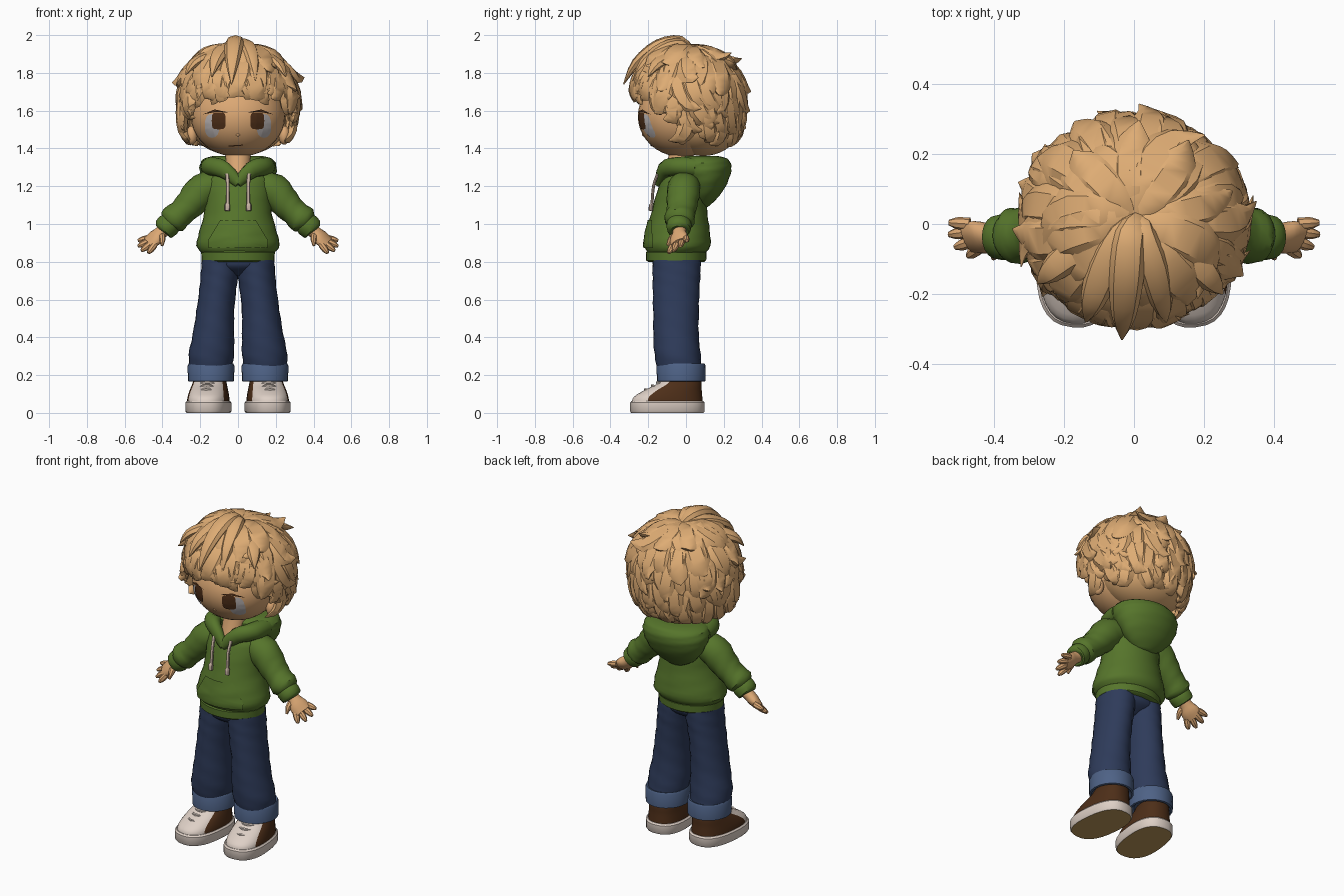
import bpy, bmesh, math, random
from math import sin, cos, pi, radians
from mathutils import Vector, Matrix

if "Cube" in bpy.data.objects:
    bpy.data.objects.remove(bpy.data.objects["Cube"])
rng = random.Random(11)
X, Y, Z = Vector((1, 0, 0)), Vector((0, 1, 0)), Vector((0, 0, 1))
SIDES = (("left", 1), ("right", -1))


def material(name, rgb):
    lin = [((c / 255 + 0.055) / 1.055) ** 2.4 for c in rgb] + [1]
    m = bpy.data.materials.new(name)
    m.use_nodes = True
    m.diffuse_color = lin
    m.node_tree.nodes["Principled BSDF"].inputs["Base Color"].default_value = lin
    return m


hair_tan = material("hair tan", (222, 172, 116))
skin = material("skin", (220, 168, 116))
green = material("hoodie green", (86, 117, 43))
denim = material("denim blue", (46, 59, 90))
pale_denim = material("pale denim", (78, 98, 134))
brown = material("dark brown", (77, 46, 24))
cream = material("cream", (222, 208, 198))
tread = material("tread tan", (190, 153, 92))
grey = material("eye grey", (188, 182, 182))
cord = material("cord beige", (196, 176, 160))


def finish(name, bm, *mats):
    """Turn a bmesh into a smooth object whose strong edges stay sharp."""
    bmesh.ops.recalc_face_normals(bm, faces=bm.faces)
    for f in bm.faces:
        f.smooth = True
    for e in bm.edges:
        if len(e.link_faces) == 2 and e.calc_face_angle(0) > 0.7:
            e.smooth = False
    me = bpy.data.meshes.new(name)
    bm.to_mesh(me)
    bm.free()
    for m in mats:
        me.materials.append(m)
    ob = bpy.data.objects.new(name, me)
    bpy.context.collection.objects.link(ob)
    return ob


def smooth_keys(keys, steps):
    """Catmull-Rom resampling of (x, y, z, width, depth) keys."""
    k = [Vector(q) for q in keys]
    out = []
    for i in range(len(k) - 1):
        a, b, c, d = k[max(i - 1, 0)], k[i], k[i + 1], k[min(i + 2, len(k) - 1)]
        for j in range(steps):
            t = j / steps
            out.append((b * 2 + (c - a) * t + (a * 2 - b * 5 + c * 4 - d) * t * t
                        + (b * 3 - a - c * 3 + d) * t ** 3) * 0.5)
    return out + [k[-1]]


def tube(bm, keys, hint=Y, n=20, steps=3, wob=0.0, sq=1.0, level=False):
    """Loft elliptical rings along a path; depth lies along the hint."""
    ks = smooth_keys(keys, steps)
    ps = [Vector(q[:3]) for q in ks]
    rings = []
    for i, q in enumerate(ks):
        t = Z if level else (ps[min(i + 1, len(ps) - 1)] - ps[max(i - 1, 0)]).normalized()
        u = t.cross(hint(ps[i]) if callable(hint) else hint).normalized()
        v = u.cross(t)
        ring = []
        for j in range(n):
            a = 2 * pi * j / n
            r = 1 + wob * sin(3 * a + 2.3 * i) * (0 < i < len(ks) - 1)
            c, s = cos(a), sin(a)
            c, s = math.copysign(abs(c) ** sq, c), math.copysign(abs(s) ** sq, s)
            ring.append(bm.verts.new(ps[i] + u * c * q[3] * r + v * s * q[4] * r))
        rings.append(ring)
    for r0, r1 in zip(rings, rings[1:]):
        for j in range(n):
            bm.faces.new((r0[j], r0[j - 1], r1[j - 1], r1[j]))
    bm.faces.new(rings[0])
    bm.faces.new(rings[-1])


def part(name, keys, mat, **kw):
    bm = bmesh.new()
    tube(bm, keys, **kw)
    return finish(name, bm, mat)


def ball(name, c, r, mat):
    bm = bmesh.new()
    m = Matrix.Translation(c) @ Matrix.Diagonal((*r, 1))
    bmesh.ops.create_uvsphere(bm, u_segments=32, v_segments=20, radius=1, matrix=m)
    return finish(name, bm, mat)


def flip(keys, s):
    return [(k[0] * s, *k[1:]) for k in keys]


def decal(name, outline, target, mat, off):
    """Thin front plate laid onto the target's surface."""
    pts = [Vector((x, -0.7, z)) for x, z in outline]
    pts = [a.lerp(b, j / 6) for a, b in zip(pts, pts[1:] + pts[:1]) for j in range(6)]
    mid = sum(pts, Vector()) / len(pts)
    bm = bmesh.new()
    rings = [[bm.verts.new(mid.lerp(p, f)) for p in pts] for f in (1, 0.75, 0.5, 0.25)]
    for r0, r1 in zip(rings, rings[1:]):
        for j in range(len(pts)):
            bm.faces.new((r0[j - 1], r0[j], r1[j], r1[j - 1]))
    bm.faces.new(rings[-1])
    ob = finish(name, bm, mat)
    w = ob.modifiers.new("lay on", "SHRINKWRAP")
    w.target, w.wrap_method, w.wrap_mode, w.offset = target, "PROJECT", "ABOVE_SURFACE", off
    w.use_project_y, w.use_positive_direction = True, True


def oval(x, z, rx, rz, sq=1.0):
    f = lambda c: math.copysign(abs(c) ** sq, c)
    return [(x + rx * f(cos(i * pi / 8)), z + rz * f(sin(i * pi / 8))) for i in range(16)]


# Head, neck and face
head = ball("head", (0, -0.02, 1.57), (0.25, 0.235, 0.215), skin)
ball("nose", (0, -0.224, 1.472), (0.011, 0.009, 0.008), skin)
part("neck", [(0, -0.075, 1.2, 0.06, 0.06), (0, -0.04, 1.32, 0.065, 0.06), (0, -0.01, 1.42, 0.07, 0.07)], skin)
decal("mouth", [(-0.05, 1.412), (0.025, 1.418), (0.025, 1.423), (-0.05, 1.418)], head, brown, 0.004)
for side, s in SIDES:
    decal(side + "_eye_white", oval(s * 0.136, 1.52, 0.038, 0.062, 0.8), head, grey, 0.003)
    decal(side + "_iris", oval(s * 0.1, 1.547, 0.036, 0.044, 0.5), head, brown, 0.006)
    decal(side + "_lash", [(s * 0.05, 1.59), (s * 0.12, 1.605), (s * 0.18, 1.58), (s * 0.12, 1.592)], head, brown, 0.008)
    ball(side + "_ear", (s * 0.245, -0.02, 1.47), (0.03, 0.035, 0.05), skin)

# Hair: a rounded core covered by tiers of flicked locks
ball("hair_core", (0, 0.05, 1.68), (0.285, 0.26, 0.25), hair_tan)
ball("nape_hair", (0, 0.09, 1.53), (0.255, 0.2, 0.17), hair_tan)
HAIR = Vector((0, 0.01, 1.66))


def hair_point(az, th, k):
    spread = sin(th) if th < pi / 2 else sin(th) ** 0.3
    return HAIR + Vector((0.295 * sin(az) * spread, -0.28 * cos(az) * spread, 0.27 * cos(th))) * k


def hair_limit(az):
    """Lowest polar angle of a lock, leaving the face open."""
    a = abs(math.degrees(math.atan2(sin(az), cos(az))))
    return 97 if a < 48 else min(97 + (a - 48) * 1.1, 156)


outward = lambda p: p - HAIR
bm = bmesh.new()
for count, top, low, width in ((18, 4, 64, 0.076), (24, 24, 90, 0.066), (28, 50, 112, 0.059),
                               (30, 78, 134, 0.055), (30, 100, 156, 0.052)):
    for i in range(count):
        az = 2 * pi * (i + rng.uniform(-0.4, 0.4)) / count
        end = min(low, hair_limit(az)) + rng.uniform(-10, 6)
        start = min(top, end - 42)
        drift, curl = rng.uniform(-0.3, 0.4), rng.uniform(-0.25, 0.25)
        flick = rng.uniform(0.03, 0.12) if cos(az) > 0.6 else rng.uniform(0.04, 0.24)
        w, keys = width * rng.uniform(0.75, 1.25), []
        for t, f in ((0, 0.45), (0.25, 0.85), (0.55, 1), (0.82, 0.7), (1, 0.04)):
            p = hair_point(az + drift * t * t + curl * t ** 6, radians(start + (end - start) * t),
                           0.98 + 0.05 * sin(pi * t) + flick * t ** 5)
            keys.append((p.x, p.y, p.z + 0.3 * flick * t ** 6, w * f, 0.5 * w * f))
        tube(bm, keys, hint=outward, n=6, steps=2)
# Top tuft that arches up and falls over the forehead
for dx, dy, peak, drop, w in ((-0.03, -0.33, 1.965, 1.74, 0.05), (-0.12, -0.28, 1.935, 1.78, 0.05),
                              (0.08, -0.28, 1.95, 1.76, 0.045), (0.22, -0.2, 1.9, 1.78, 0.05),
                              (-0.24, -0.17, 1.9, 1.79, 0.05)):
    tube(bm, [(0.02, 0.02, 1.91, w * 0.5, 0.02), (dx * 0.3, -0.03, peak, w * 0.9, 0.032),
              (dx * 0.7, dy * 0.45, peak - 0.02, w, 0.032), (dx, dy * 0.8, (drop + peak) / 2, w * 0.7, 0.025),
              (dx * 1.15, dy, drop, 0.003, 0.003)], hint=outward, n=8, steps=3)
finish("hair_locks", bm, hair_tan)

# Hoodie body, hem, pocket, hood and cords
torso = part("hoodie_body", [
    (0, -0.05, 0.845, 0.19, 0.15), (0, -0.045, 0.885, 0.22, 0.175), (0, -0.042, 0.96, 0.205, 0.168),
    (0, -0.035, 1.06, 0.178, 0.148), (0, -0.025, 1.16, 0.175, 0.132), (0, -0.01, 1.24, 0.17, 0.115),
    (0, 0, 1.28, 0.12, 0.09)], green, n=32, wob=0.01, level=True)
part("hoodie_hem", [(0, -0.052, z, 0.187 + d, 0.153 + d) for z, d in
                    ((0.8, -0.004), (0.808, 0.006), (0.85, 0.008), (0.862, -0.004))],
     green, n=32, steps=1, level=True)
decal("front_pocket", [(-0.09, 1.02), (0.09, 1.02), (0.155, 0.91), (0.15, 0.875), (-0.15, 0.875), (-0.155, 0.91)],
      torso, green, 0.008)
part("hood_back", [(0, 0.085, 1.09, 0.05, 0.03), (0, 0.095, 1.13, 0.115, 0.065), (0, 0.105, 1.19, 0.168, 0.1),
                   (0, 0.1, 1.26, 0.2, 0.135), (0, 0.09, 1.31, 0.203, 0.15), (0, 0.085, 1.345, 0.182, 0.135),
                   (0, 0.08, 1.36, 0.13, 0.09)], green, n=32, wob=0.015, level=True)
for side, s in SIDES:
    part(side + "_hood_rim", flip([(-0.005, -0.145, 1.215, 0.02, 0.026), (0.07, -0.115, 1.285, 0.035, 0.045),
                                   (0.135, -0.05, 1.305, 0.05, 0.05), (0.15, 0.05, 1.3, 0.05, 0.05)], s),
         green, hint=Z, n=16, wob=0.03)
    part(side + "_cord", flip([(0.058, -0.15, 1.265, 0.01, 0.008), (0.054, -0.172, 1.2, 0.01, 0.008),
                               (0.055, -0.18, 1.11, 0.01, 0.008), (0.056, -0.184, 1.1, 0.015, 0.012),
                               (0.057, -0.187, 1.07, 0.014, 0.011)], s), cord, n=8)

# Sleeves, cuffs and hands
for side, s in SIDES:
    part(side + "_sleeve", flip([
        (0.1, -0.005, 1.21, 0.07, 0.075), (0.185, -0.012, 1.18, 0.09, 0.088), (0.25, -0.02, 1.11, 0.08, 0.082),
        (0.3, -0.027, 1.06, 0.071, 0.076), (0.345, -0.035, 1.02, 0.077, 0.08), (0.367, -0.037, 0.998, 0.05, 0.055)],
        s), green, wob=0.03)
    part(side + "_sleeve_cuff", flip([(0.352, -0.036, 1.01, 0.055, 0.06), (0.364, -0.037, 0.998, 0.064, 0.066),
                                      (0.395, -0.038, 0.97, 0.06, 0.062), (0.4, -0.038, 0.965, 0.042, 0.046)],
                                     s), green, steps=2)
    bm = bmesh.new()
    tube(bm, flip([(0.375, -0.034, 0.98, 0.036, 0.036), (0.41, -0.035, 0.953, 0.034, 0.038),
                   (0.44, -0.038, 0.925, 0.032, 0.054), (0.475, -0.04, 0.898, 0.022, 0.05)], s),
         hint=Vector((0.4 * s, 0.8, 0.45)), n=14)
    for base, tip in (((0.47, 0.0, 0.925), (0.53, 0.004, 0.912)), ((0.468, -0.022, 0.91), (0.53, -0.03, 0.882)),
                      ((0.458, -0.048, 0.898), (0.512, -0.066, 0.858)), ((0.442, -0.068, 0.89), (0.475, -0.092, 0.846))):
        a, b = Vector(base), Vector(tip)
        tube(bm, flip([(*a, 0.018, 0.018), (*a.lerp(b, 0.6), 0.017, 0.017), (*b, 0.008, 0.008)], s), n=8)
    tube(bm, flip([(0.405, -0.05, 0.94, 0.021, 0.02), (0.4, -0.078, 0.92, 0.018, 0.017),
                   (0.402, -0.098, 0.885, 0.007, 0.007)], s), hint=X, n=8)
    finish(side + "_hand", bm, skin)

# Trousers with turned-up cuffs
part("trouser_hips", [(0, -0.05, 0.83, 0.18, 0.125), (0, -0.05, 0.785, 0.186, 0.126), (0, -0.05, 0.755, 0.14, 0.1),
                      (0, -0.05, 0.725, 0.05, 0.05)], denim, n=28, level=True)
for side, s in SIDES:
    part(side + "_trouser_leg", flip([
        (0.092, -0.05, 0.81, 0.1, 0.127), (0.097, -0.05, 0.74, 0.1, 0.127), (0.106, -0.052, 0.66, 0.098, 0.124),
        (0.12, -0.053, 0.54, 0.1, 0.121), (0.13, -0.053, 0.42, 0.109, 0.12), (0.141, -0.045, 0.31, 0.12, 0.122),
        (0.145, -0.035, 0.24, 0.112, 0.118)], s), denim, n=24, wob=0.018, level=True)
    part(side + "_trouser_cuff", flip([
        (0.143, -0.026, z, 0.122 + d, 0.128 + d) for z, d in
        ((0.185, -0.03), (0.165, -0.01), (0.168, 0), (0.25, 0.002), (0.262, -0.004), (0.255, -0.02))],
        s), pale_denim, n=24, steps=1, level=True)

# Shoes: sole, two-tone upper and laces, toes turned slightly out
for side, s in SIDES:
    turn = Matrix.Rotation(s * 0.1, 3, "Z")
    pivot = Vector((s * 0.14, 0, 0))

    def place(bm):
        bmesh.ops.rotate(bm, verts=bm.verts, cent=pivot, matrix=turn)

    bm = bmesh.new()
    tube(bm, flip([(0.147, -0.1, z, 0.119 + d, 0.198 + d) for z, d in
                   ((0, -0.006), (0.008, 0), (0.055, 0), (0.064, -0.008))], s), n=32, steps=1, sq=0.8, level=True)
    for f in bm.faces:
        f.material_index = int(f.calc_center_median().z < 0.002)
    place(bm)
    finish(side + "_shoe_sole", bm, cream, tread)
    bm = bmesh.new()
    tube(bm, flip([(0.147, -0.1, 0.055, 0.111, 0.189), (0.147, -0.096, 0.085, 0.108, 0.182),
                   (0.147, -0.07, 0.12, 0.1, 0.153), (0.147, -0.035, 0.155, 0.09, 0.117),
                   (0.147, -0.015, 0.2, 0.078, 0.09)], s), n=32, sq=0.85, level=True)
    # the frontmost columns of faces form the pale toe and tongue
    front = [f.calc_center_median().y < -0.205 for f in list(bm.faces)[:32]]
    for i, f in enumerate(bm.faces):
        f.material_index = int(front[i % 32])
    place(bm)
    finish(side + "_shoe_upper", bm, brown, cream)
    bm = bmesh.new()
    for y, z in ((-0.215, 0.122), (-0.178, 0.143), (-0.15, 0.16)):
        tube(bm, flip([(0.095, y + 0.025, z - 0.008, 0.008, 0.006), (0.147, y - 0.004, z, 0.009, 0.007),
                       (0.2, y + 0.025, z - 0.008, 0.008, 0.006)], s), n=6)
    place(bm)
    finish(side + "_shoe_laces", bm, cream)
